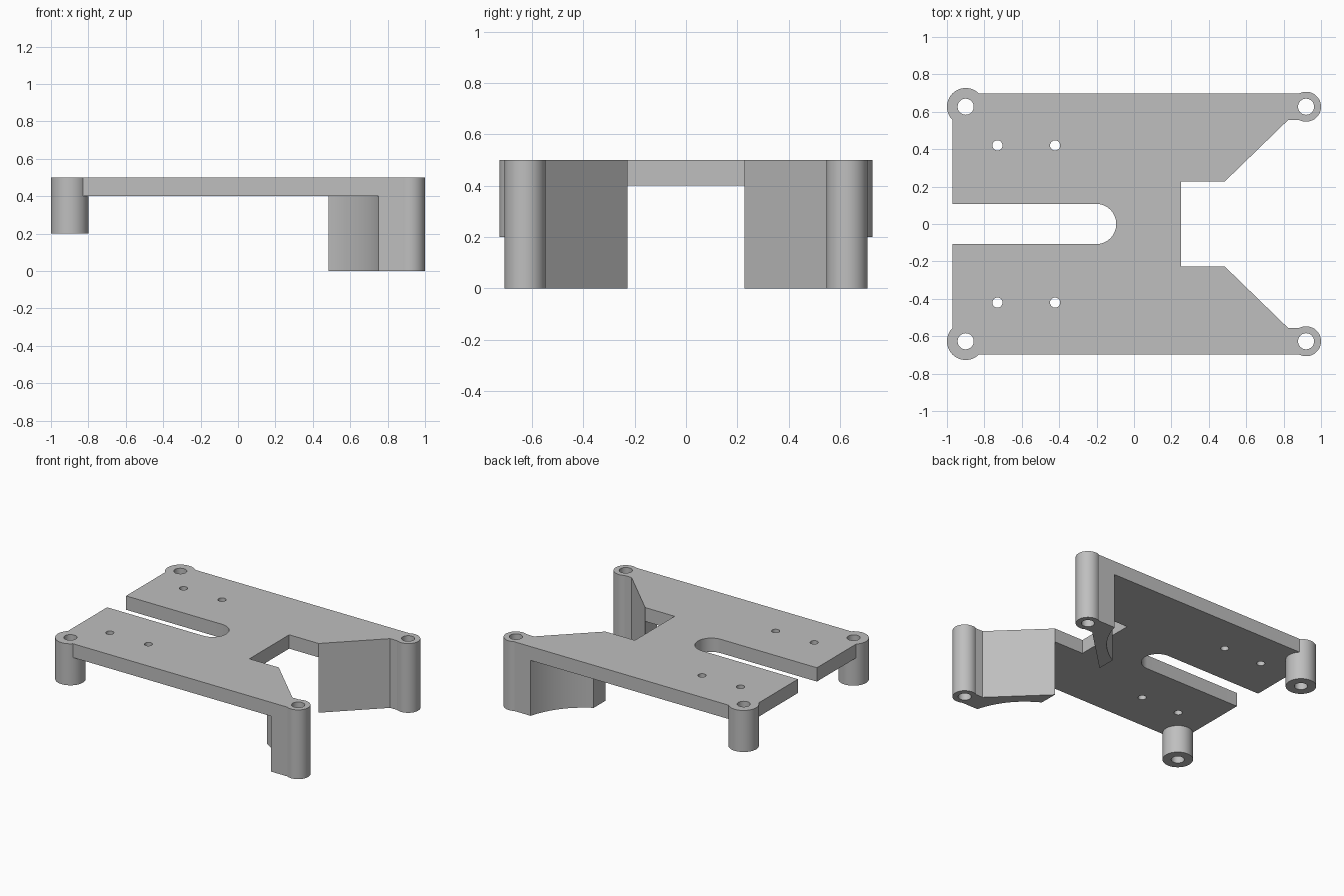
import bpy
import bmesh
from math import cos, sin, pi, radians
from mathutils import Vector

default = bpy.data.objects.get("Cube")
if default:
    bpy.data.objects.remove(default, do_unlink=True)

# Main sizes
TOP, UNDER, SHORT = 0.5, 0.4, 0.2
EDGE_Y, POST_Y = 0.698, 0.627
LEFT_X, RIGHT_X = -0.9, 0.92
SLOT_R, HOLE_R, SCREW_R = 0.108, 0.043, 0.027

grey = bpy.data.materials.new("plain grey")
grey.use_nodes = True
colour = (0.52, 0.52, 0.52, 1)
grey.diffuse_color = colour
grey.node_tree.nodes["Principled BSDF"].inputs["Base Color"].default_value = colour


def prism(name, outline, z0, z1):
    """Solid made by extruding a flat outline upward."""
    bm = bmesh.new()
    face = bm.faces.new([bm.verts.new((x, y, z0)) for x, y in outline])
    grown = bmesh.ops.extrude_face_region(bm, geom=[face])["geom"]
    verts = [g for g in grown if isinstance(g, bmesh.types.BMVert)]
    bmesh.ops.translate(bm, verts=verts, vec=(0, 0, z1 - z0))
    bmesh.ops.recalc_face_normals(bm, faces=bm.faces)
    mesh = bpy.data.meshes.new(name)
    bm.to_mesh(mesh)
    bm.free()
    mesh.materials.append(grey)
    obj = bpy.data.objects.new(name, mesh)
    bpy.context.collection.objects.link(obj)
    return obj


def arc(cx, cy, r, start, end, steps):
    return [(cx + r * cos(start + (end - start) * i / steps),
             cy + r * sin(start + (end - start) * i / steps)) for i in range(steps + 1)]


def post(name, x, y, r, z0, z1):
    return prism(name, arc(x, y, r, 0, 2 * pi, 64)[:-1], z0, z1)


def combine(target, other, operation):
    """Merge or cut with another solid, then discard it."""
    mod = target.modifiers.new(operation.lower(), 'BOOLEAN')
    mod.operation, mod.object, mod.solver = operation, other, 'EXACT'
    bpy.context.view_layer.objects.active = target
    bpy.ops.object.modifier_apply(modifier=mod.name)
    bpy.data.objects.remove(other, do_unlink=True)


# Plate outline: half with the open notch and slanted arm, then mirrored
half = [(0.25, 0.227), (0.485, 0.227), (0.825, 0.557), (0.9, 0.557),
        (0.9, EDGE_Y), (-0.97, EDGE_Y), (-0.97, SLOT_R)]
slot_end = arc(-0.203, 0, SLOT_R, pi / 2, -pi / 2, 32)
outline = half + slot_end + [(x, -y) for x, y in reversed(half)]
plate = prism("mounting_plate", outline, UNDER, TOP)

# Curved back of each leg web
a, b, c = Vector((0.485, 0.36)), Vector((0.69, 0.475)), Vector((0.752, EDGE_Y))
curve = [tuple(a * (1 - t) ** 2 + b * 2 * t * (1 - t) + c * t * t)
         for t in (i / 16 for i in range(17))]
web = half[1:5] + curve[::-1]

# Leg webs and corner posts on both sides
holes = []
for side, label in ((1, "back"), (-1, "front")):
    y = side * POST_Y
    combine(plate, prism(label + "_leg_web", [(px, side * py) for px, py in web], 0, TOP), 'UNION')
    combine(plate, post(label + "_long_post", RIGHT_X, y, 0.08, 0, TOP), 'UNION')
    combine(plate, post(label + "_short_post", LEFT_X, y, 0.1, SHORT, TOP), 'UNION')
    holes += [(LEFT_X, y, HOLE_R), (RIGHT_X, y, HOLE_R),
              (-0.73, side * 0.42, SCREW_R), (-0.422, side * 0.42, SCREW_R)]

# Through holes in the posts and plate
for x, y, r in holes:
    combine(plate, post("hole_cutter", x, y, r, -0.1, TOP + 0.1), 'DIFFERENCE')

bpy.ops.object.select_all(action='DESELECT')
plate.select_set(True)
bpy.context.view_layer.objects.active = plate
bpy.ops.object.shade_smooth_by_angle(angle=radians(25))
